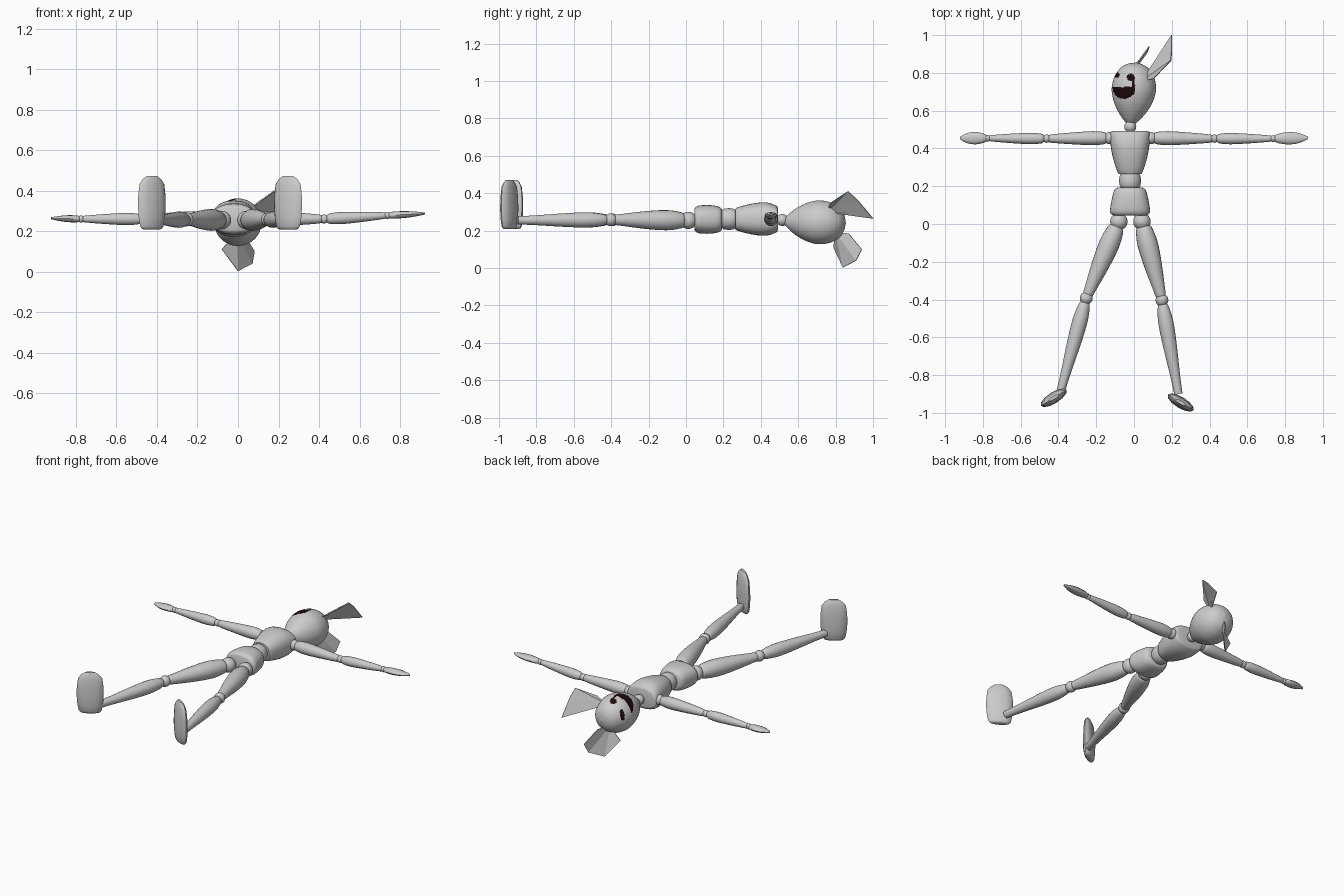
import bpy, bmesh, math
from mathutils import Vector as V

if "Cube" in bpy.data.objects:
    bpy.data.objects.remove(bpy.data.objects["Cube"])


def material(name, rgb):
    m = bpy.data.materials.new(name)
    m.diffuse_color = (*rgb, 1)
    m.use_nodes = True
    m.node_tree.nodes["Principled BSDF"].inputs["Base Color"].default_value = m.diffuse_color
    return m


GREY = material("pale grey", (0.6, 0.6, 0.6))
DARK = material("face black", (0.012, 0.003, 0.003))


def finish(name, bm, smooth=True):
    bmesh.ops.recalc_face_normals(bm, faces=bm.faces)
    me = bpy.data.meshes.new(name)
    bm.to_mesh(me)
    bm.free()
    me.materials.append(GREY)
    for p in me.polygons:
        p.use_smooth = smooth
    if smooth:
        me.set_sharp_from_angle(angle=math.radians(40))
    ob = bpy.data.objects.new(name, me)
    bpy.context.collection.objects.link(ob)
    return ob


def curve(pts, steps):
    """Catmull-Rom through the profile points."""
    P = [V(p) for p in pts]
    P = [P[0] * 2 - P[1]] + P + [P[-1] * 2 - P[-2]]
    out = []
    for i in range(1, len(P) - 2):
        a, b, c, d = P[i - 1:i + 3]
        for k in range(steps):
            t = k / steps
            out.append(0.5 * (2 * b + (c - a) * t + (2 * a - 5 * b + 4 * c - d) * t * t
                              + (3 * b - a - 3 * c + d) * t ** 3))
    return out + [P[-2]]


def loft(name, p0, p1, prof, n=20, steps=3, e=2, up=(0, 0, 1)):
    """Rings of (t, side radius, up radius) along the line p0-p1."""
    p0, p1 = V(p0), V(p1)
    d = (p1 - p0).normalized()
    a = d.cross(V(up)).normalized()
    b = a.cross(d)
    bm = bmesh.new()
    rings = []
    for t, ra, rb in curve(prof, steps):
        c = p0.lerp(p1, t)
        ring = []
        for i in range(n):
            w = 2 * math.pi * i / n
            x, y = (math.copysign(abs(f) ** (2 / e), f) for f in (math.cos(w), math.sin(w)))
            ring.append(bm.verts.new(c + a * x * max(ra, .001) + b * y * max(rb, .001)))
        rings.append(ring)
    for r, s in zip(rings, rings[1:]):
        for i in range(n):
            j = (i + 1) % n
            bm.faces.new((r[i], r[j], s[j], s[i]))
    bm.faces.new(rings[0])
    bm.faces.new(rings[-1])
    return finish(name, bm)


def ball(name, c, r):
    bm = bmesh.new()
    bmesh.ops.create_uvsphere(bm, u_segments=20, v_segments=12, radius=r)
    bmesh.ops.translate(bm, verts=bm.verts, vec=c)
    return finish(name, bm)


def round_prof(pts):
    return [(t, r, r) for t, r in pts]


# Head: dense egg with the painted face
head = loft("head", (-.018, .53, .25), (.012, .855, .24),
            round_prof([(0, .022), (.1, .052), (.22, .08), (.37, .104), (.55, .117), (.74, .108),
                        (.89, .08), (.965, .045), (1, 0)]), n=120, steps=10)
head.data.materials.append(DARK)
for p in head.data.polygons:
    x, y, z = p.center
    if z < .25:
        continue
    eye_r = math.hypot(x + .018, y - .777) < .02
    eye_l = math.hypot(x + .09, y - .787) < .014
    mouth = math.hypot(x + .053, y - .724) < .061 and y < .726
    cheek = -.01 < x < .004 and .69 < y < .775
    if eye_r or eye_l or mouth or cheek:
        p.material_index = 1


# Ears: thin folded fans
def ear(name, root, rim):
    bm = bmesh.new()
    c = bm.verts.new(root)
    vs = [bm.verts.new(p) for p in rim]
    for a, b in zip(vs, vs[1:]):
        bm.faces.new((c, a, b))
    ob = finish(name, bm, False)
    m = ob.modifiers.new("thickness", 'SOLIDIFY')
    m.thickness, m.offset = .006, 0


ear("upper_ear", (.04, .755, .30),
    [(.11, .845, .30), (.2, 1.0, .265), (.2, .915, .365), (.195, .865, .41), (.105, .77, .345)])
ear("lower_ear", (-.01, .80, .19),
    [(-.08, .79, .11), (0, .84, .004), (.07, .91, .04), (.08, .94, .10), (.03, .87, .185)])

# Torso
ball("neck", (-.02, .515, .257), .032)
loft("chest", (-.021, .265, .262), (-.021, .493, .262),
     [(0, .05, .05), (.04, .066, .062), (.4, .092, .083), (.72, .104, .089), (.93, .106, .074),
      (.98, .1, .065), (1, .085, .055)], n=32, e=2.4)
loft("waist", (-.021, .19, .262), (-.021, .268, .262),
     round_prof([(0, .045), (.15, .054), (.5, .058), (.85, .054), (1, .045)]), n=28)
loft("pelvis", (-.021, .045, .26), (-.021, .193, .26),
     [(0, .085, .055), (.05, .1, .066), (.2, .106, .075), (.6, .096, .076), (.9, .084, .067),
      (1, .066, .052)], n=32, e=2.4)

# Legs and feet: hip, knee, ankle, foot centre, sole direction
THIGH = round_prof([(0, .03), (.04, .043), (.25, .054), (.55, .047), (.85, .033), (.97, .027), (1, .02)])
SHIN = round_prof([(0, .02), (.04, .03), (.2, .04), (.45, .037), (.8, .026), (1, .022)])
FOOT = [(0, .045, .012), (.06, .068, .024), (.4, .08, .03), (.85, .072, .021), (1, .03, .008)]
for side, hip, knee, ankle, foot, sole in (
        ("left", (-.08, .013), (-.253, -.393), (-.388, -.885), (-.425, -.92), (.53, -.846)),
        ("right", (.042, .013), (.148, -.403), (.235, -.9), (.247, -.945), (-.52, -.855))):
    h, k, a = (V((*p, z)) for p, z in ((hip, .255), (knee, .258), (ankle, .255)))
    ball(side + "_hip", h, .046)
    loft(side + "_thigh", h.lerp(k, .06), h.lerp(k, .97), THIGH)
    ball(side + "_knee", k, .034)
    loft(side + "_shin", k.lerp(a, .04), a, SHIN)
    loft(side + "_foot", (*foot, .208), (*foot, .472), FOOT, n=12, steps=2, up=(*sole, 0))

# Arms and hands: shoulder, elbow, wrist, fingertip
UPPER = round_prof([(0, .022), (.05, .032), (.25, .037), (.6, .031), (.95, .022), (1, .016)])
FORE = round_prof([(0, .016), (.05, .025), (.25, .03), (.6, .025), (.95, .017), (1, .014)])
HAND = [(0, .012, .012), (.15, .025, .017), (.45, .033, .017), (.75, .026, .012), (1, .006, .005)]
for side, s, e, w, f in (
        ("left", (-.13, .455, .262), (-.462, .452, .26), (-.775, .454, .26), (-.922, .455, .264)),
        ("right", (.09, .455, .262), (.425, .452, .26), (.737, .452, .278), (.922, .456, .287))):
    s, e, w, f = map(V, (s, e, w, f))
    ball(side + "_shoulder", s, .032)
    loft(side + "_upper_arm", s.lerp(e, .04), s.lerp(e, .97), UPPER)
    ball(side + "_elbow", e, .022)
    loft(side + "_forearm", e.lerp(w, .04), e.lerp(w, .97), FORE)
    ball(side + "_wrist", w, .018)
    loft(side + "_hand", w, f, HAND, n=12, steps=2)
